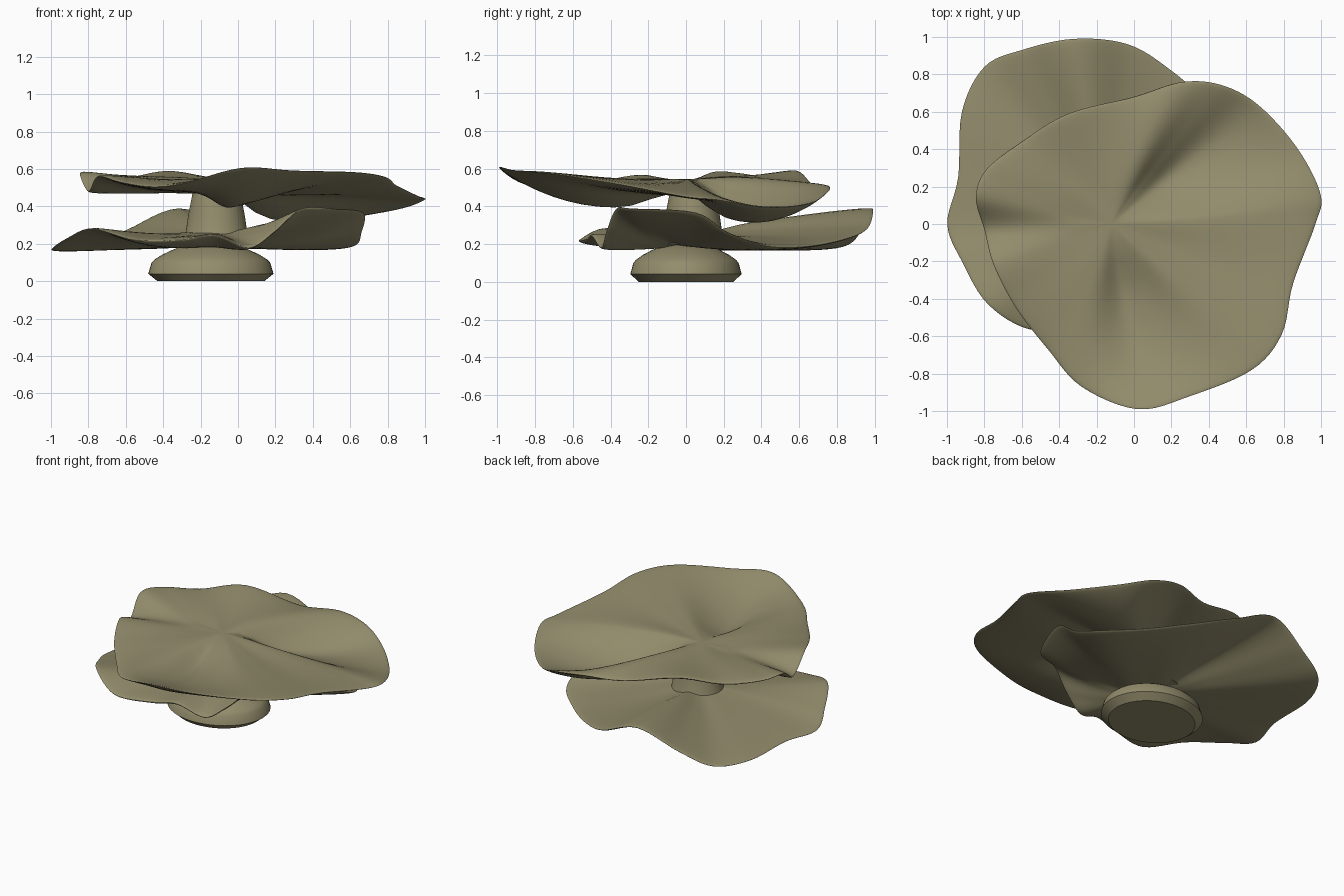
import bpy
import bmesh
import math
from mathutils import Vector

if "Cube" in bpy.data.objects:
    bpy.data.objects.remove(bpy.data.objects["Cube"], do_unlink=True)

# One earthy colour for everything
COLOUR = (0.29, 0.265, 0.15, 1)
olive = bpy.data.materials.new("dull olive")
olive.use_nodes = True
olive.diffuse_color = COLOUR
shader = olive.node_tree.nodes["Principled BSDF"]
shader.inputs["Base Color"].default_value = COLOUR
shader.inputs["Roughness"].default_value = 0.8


def finish(bm, name, angle):
    """Turn a bmesh into a smooth shaded object."""
    bmesh.ops.recalc_face_normals(bm, faces=bm.faces)
    mesh = bpy.data.meshes.new(name)
    bm.to_mesh(mesh)
    bm.free()
    mesh.materials.append(olive)
    obj = bpy.data.objects.new(name, mesh)
    bpy.context.collection.objects.link(obj)
    bpy.ops.object.select_all(action='DESELECT')
    obj.select_set(True)
    bpy.context.view_layer.objects.active = obj
    bpy.ops.object.shade_smooth_by_angle(angle=math.radians(angle))


def closed_spline(points, steps):
    """Catmull-Rom curve through a closed ring of control points."""
    count = len(points)
    ring = []
    for i in range(count):
        a, b, c, d = (Vector(points[(i + k) % count]) for k in (-1, 0, 1, 2))
        for s in range(steps):
            t = s / steps
            ring.append(0.5 * (2 * b + (c - a) * t
                               + (2 * a - 5 * b + 4 * c - d) * t ** 2
                               + (3 * b - a - 3 * c + d) * t ** 3))
    return ring


def skin(bm, rings):
    """Bridge successive vertex rings with quads."""
    for low, high in zip(rings, rings[1:]):
        n = len(low)
        for i in range(n):
            j = (i + 1) % n
            bm.faces.new((low[i], low[j], high[j], high[i]))


def wavy_cap(name, centre, rim, half=0.038, rows=16, mid=0.6, calm=0.35):
    """Ruffled lens, thick at the hub; rim holds x, y, edge and mid height."""
    bm = bmesh.new()
    outline = closed_spline(rim, 6)
    cx, cy, h = centre
    rings = []
    # Sweep from the top hub over the rim to the bottom hub
    for row in range(1, 2 * rows):
        sweep = math.pi / 2 * row / rows
        t = math.sin(sweep)
        # Waves fade out smoothly towards the hub
        u = min(1, t / calm)
        fade = u * u * (3 - 2 * u)
        ring = []
        for x, y, edge, m in outline:
            # Parabola through hub, mid and edge heights
            k = ((edge - h) - (m - h) / mid) / (1 - mid)
            z = h + fade * ((edge - h - k) * t + k * t * t)
            ring.append(bm.verts.new((cx + (x - cx) * t, cy + (y - cy) * t,
                                      z + half * math.cos(sweep))))
        rings.append(ring)
    skin(bm, rings)
    for ring, side in ((rings[0], half), (rings[-1], -half)):
        hub = bm.verts.new((cx, cy, h + side))
        for i in range(len(ring)):
            bm.faces.new((hub, ring[i], ring[(i + 1) % len(ring)]))
    finish(bm, name, 80)


def turned(name, profile, centre, squash, angle, sides=48):
    """Lathe a radius/height profile into a closed oval solid."""
    bm = bmesh.new()
    rings = []
    for r, z in profile:
        ring = []
        for i in range(sides):
            a = math.tau * i / sides
            ring.append(bm.verts.new((centre[0] + r * math.cos(a),
                                      centre[1] + r * squash * math.sin(a), z)))
        rings.append(ring)
    skin(bm, rings)
    bm.faces.new(rings[0])
    bm.faces.new(rings[-1])
    finish(bm, name, angle)


# Foot and stem
turned("foot", [(0.285, 0), (0.335, 0.04), (0.317, 0.1), (0.3, 0.117),
                (0.26, 0.142), (0.2, 0.17), (0.12, 0.2)],
       (-0.145, 0), 0.88, 36)
turned("stem", [(0.19, 0.2), (0.165, 0.26), (0.15, 0.36), (0.132, 0.45),
                (0.125, 0.49)], (-0.115, 0.035), 0.95, 60)

# Lower ruffled sheet
wavy_cap("lower_cap", (-0.12, 0, 0.225), [
    (0.67, 0.05, 0.365, 0.265), (0.66, 0.22, 0.26, 0.225),
    (0.62, 0.42, 0.19, 0.2), (0.43, 0.62, 0.185, 0.2),
    (0.2, 0.82, 0.22, 0.21), (-0.03, 0.96, 0.28, 0.25),
    (-0.32, 0.99, 0.385, 0.32), (-0.6, 0.93, 0.27, 0.25),
    (-0.8, 0.84, 0.19, 0.205), (-0.92, 0.6, 0.175, 0.2),
    (-0.94, 0.25, 0.175, 0.2), (-0.998, 0, 0.17, 0.2),
    (-0.92, -0.2, 0.225, 0.22), (-0.78, -0.43, 0.28, 0.23),
    (-0.55, -0.565, 0.22, 0.21), (-0.3, -0.53, 0.22, 0.215),
    (-0.12, -0.5, 0.245, 0.22), (0.06, -0.45, 0.18, 0.2),
    (0.2, -0.42, 0.27, 0.23), (0.34, -0.37, 0.385, 0.28),
    (0.52, -0.29, 0.385, 0.3)])

# Upper ruffled sheet
wavy_cap("upper_cap", (-0.12, 0, 0.507), [
    (0.97, 0, 0.45, 0.485), (0.997, 0.16, 0.435, 0.46),
    (0.87, 0.41, 0.395, 0.38), (0.66, 0.64, 0.41, 0.345),
    (0.46, 0.745, 0.47, 0.42), (0.25, 0.758, 0.505, 0.5),
    (0, 0.68, 0.505, 0.52), (-0.35, 0.59, 0.585, 0.53),
    (-0.6, 0.44, 0.55, 0.53), (-0.79, 0.29, 0.57, 0.53),
    (-0.845, 0.14, 0.575, 0.525), (-0.8, -0.03, 0.48, 0.5),
    (-0.75, -0.22, 0.56, 0.52), (-0.63, -0.45, 0.53, 0.515),
    (-0.46, -0.67, 0.505, 0.51), (-0.28, -0.87, 0.525, 0.5),
    (0.02, -0.99, 0.605, 0.45), (0.3, -0.92, 0.59, 0.47),
    (0.63, -0.78, 0.58, 0.52), (0.79, -0.59, 0.555, 0.515),
    (0.85, -0.32, 0.51, 0.495)])
